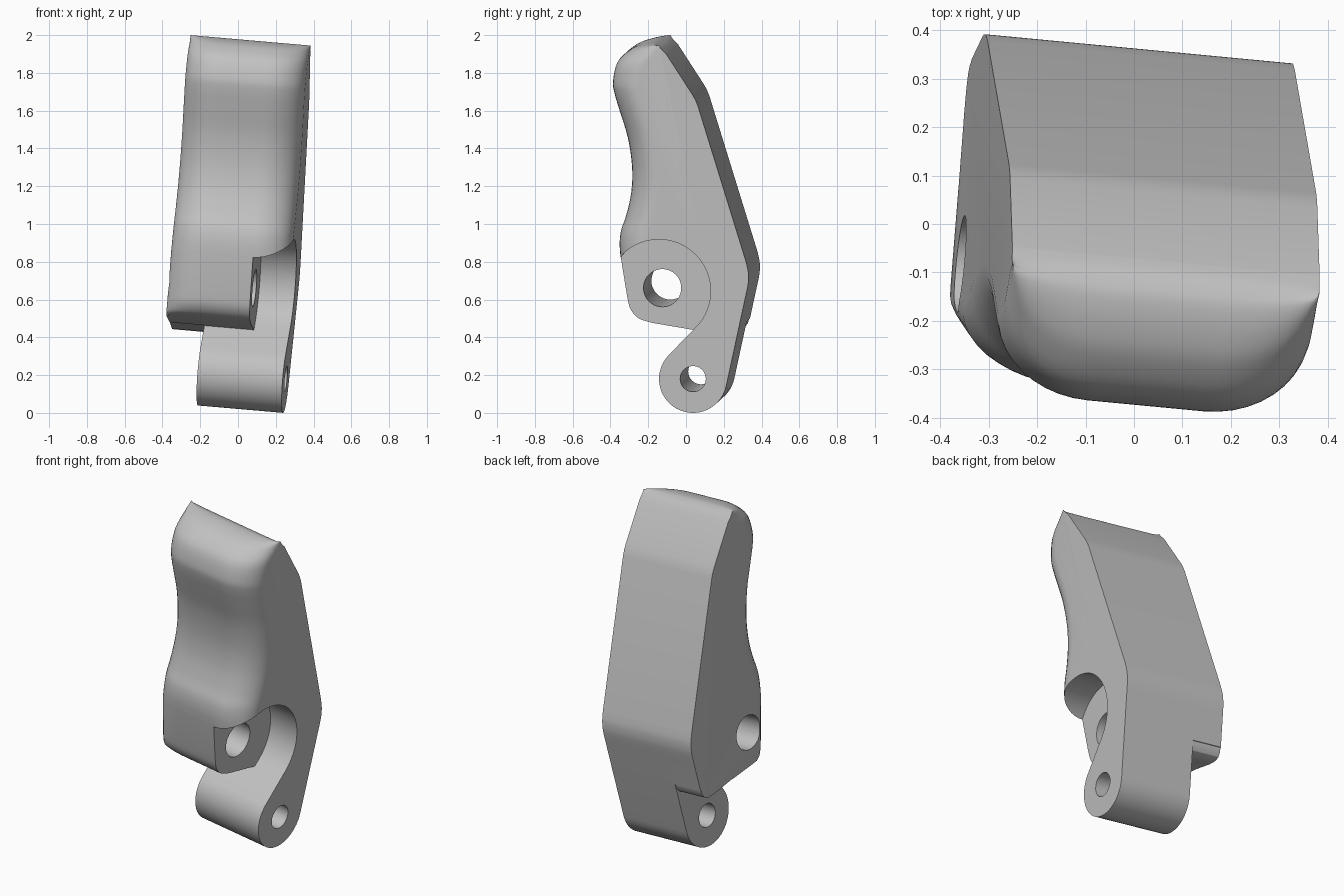
import bpy, bmesh, math
from mathutils import Vector

if "Cube" in bpy.data.objects:
    bpy.data.objects.remove(bpy.data.objects["Cube"], do_unlink=True)

WIDTH = 0.64
FILLET_WIDTH, FILLET_DEPTH = 0.2, 0.16
PIVOT = (-0.143, 0.645)
TIP = (0.037, 0.18)

grey = bpy.data.materials.new("plain grey")
grey.use_nodes = True
colour = (0.54, 0.54, 0.54, 1)
grey.diffuse_color = colour
grey.node_tree.nodes["Principled BSDF"].inputs["Base Color"].default_value = colour


def place(u, y, z):
    """Map width position and side profile into the tilted pose."""
    return Vector((0.235 + 0.0945 * y + 0.083 * z - 0.99 * u,
                   y + 0.094 * u, z + 0.086 * u))


def arc(centre, r, start, end, n):
    out = []
    for i in range(n + 1):
        a = math.radians(start + (end - start) * i / n)
        out.append((centre[0] + r * math.cos(a), centre[1] + r * math.sin(a), 0))
    return out


def smooth_path(pts, steps=4):
    """Catmull-Rom curve through the points."""
    p = [Vector(q) for q in pts]
    p = [p[0]] + p + [p[-1]]
    out = []
    for a, b, c, d in zip(p, p[1:], p[2:], p[3:]):
        for i in range(steps):
            t = i / steps
            out.append(tuple(0.5 * (2 * b + (c - a) * t + (2 * a - 5 * b + 4 * c - d) * t * t
                                    + (3 * b - a - 3 * c + d) * t ** 3)))
    return out + [tuple(p[-1])]


def loft(name, profile, stations):
    """Skin a side profile over the width; third value weights the edge inset."""
    bm = bmesh.new()
    rings = [[bm.verts.new(place(u, y + inset * w, z)) for y, z, w in profile]
             for u, inset in stations]
    n = len(profile)
    for a, b in zip(rings, rings[1:]):
        for i in range(n):
            j = (i + 1) % n
            bm.faces.new((a[i], a[j], b[j], b[i]))
    bm.faces.new(rings[0])
    bm.faces.new(rings[-1])
    bmesh.ops.recalc_face_normals(bm, faces=bm.faces)
    mesh = bpy.data.meshes.new(name)
    bm.to_mesh(mesh)
    bm.free()
    mesh.materials.append(grey)
    ob = bpy.data.objects.new(name, mesh)
    bpy.context.collection.objects.link(ob)
    return ob


# Lever side profile: grip front, pivot block, tip eye, back
grip = smooth_path([
    (-0.105, 1.9, 0), (-0.13, 1.925, 0), (-0.155, 1.938, 0.1), (-0.19, 1.945, 0.3),
    (-0.25, 1.935, 0.65), (-0.313, 1.907, 0.95), (-0.38, 1.842, 1), (-0.404, 1.745, 1),
    (-0.397, 1.68, 1), (-0.367, 1.58, 1), (-0.325, 1.44, 1), (-0.303, 1.285, 1),
    (-0.308, 1.15, 1), (-0.335, 1.03, 1), (-0.362, 0.95, 1), (-0.369, 0.88, 0.95),
    (-0.364, 0.81, 0.85)])
block = smooth_path([(-0.33, 0.6, 0.72), (-0.313, 0.535, 0.62), (-0.27, 0.485, 0.35),
                     (-0.195, 0.46, 0)])
eye = [(0.022, 0.423, 0)] + arc(TIP, 0.18, 135, 348, 28)
back = smooth_path([(0.312, 0.6, 0), (0.327, 0.67, 0), (0.331, 0.71, 0),
                    (0.329, 0.75, 0), (0.318, 0.8, 0)])
back += [(0.063, 1.625, 0), (0.05, 1.657, 0), (0.034, 1.685, 0)]

# Rounded front edges on both sides
side = [(FILLET_WIDTH * (1 - math.cos(a)), FILLET_DEPTH * (1 - math.sin(a)))
        for a in (math.pi / 2 * i / 10 for i in range(11))]
stations = side + [(WIDTH - u, inset) for u, inset in reversed(side)]
lever = loft("lever", grip + block + eye + back, stations)

# Round recess on one side, step beside the tip on the other, two pin holes
recess = arc(PIVOT, 0.273, -45, 180, 48) + [(-0.45, 0.308, 0), (-0.09, 0.308, 0)]
step = [(-0.15, -0.2, 0), (-0.15, 0.426, 0), (0.022, 0.425, 0), (0.17, 0.392, 0),
        (0.22, 0.388, 0), (0.25, 0.398, 0), (0.268, 0.42, 0), (0.274, 0.445, 0),
        (0.5, 0.46, 0), (0.5, -0.2, 0)]
cutters = [
    loft("recess_cutter", recess, [(-0.2, 0), (0.19, 0)]),
    loft("step_cutter", step, [(0.455, 0), (0.9, 0)]),
    loft("pivot_hole_cutter", arc(PIVOT, 0.1, 0, 360, 40)[:-1], [(-0.3, 0), (0.9, 0)]),
    loft("tip_hole_cutter", arc(TIP, 0.068, 0, 360, 32)[:-1], [(-0.3, 0), (0.9, 0)]),
]
for cutter in cutters:
    cut = lever.modifiers.new(cutter.name, "BOOLEAN")
    cut.operation = "DIFFERENCE"
    cut.solver = "EXACT"
    cut.object = cutter
    cutter.hide_render = True

# Apply the cuts, then shade smooth with sharp edges kept
bpy.context.view_layer.update()
result = bpy.data.meshes.new_from_object(
    lever.evaluated_get(bpy.context.evaluated_depsgraph_get()))
lever.modifiers.clear()
lever.data = result
for cutter in cutters:
    bpy.data.objects.remove(cutter, do_unlink=True)
bpy.ops.object.select_all(action="DESELECT")
lever.select_set(True)
bpy.context.view_layer.objects.active = lever
bpy.ops.object.shade_smooth_by_angle(angle=math.radians(28))
